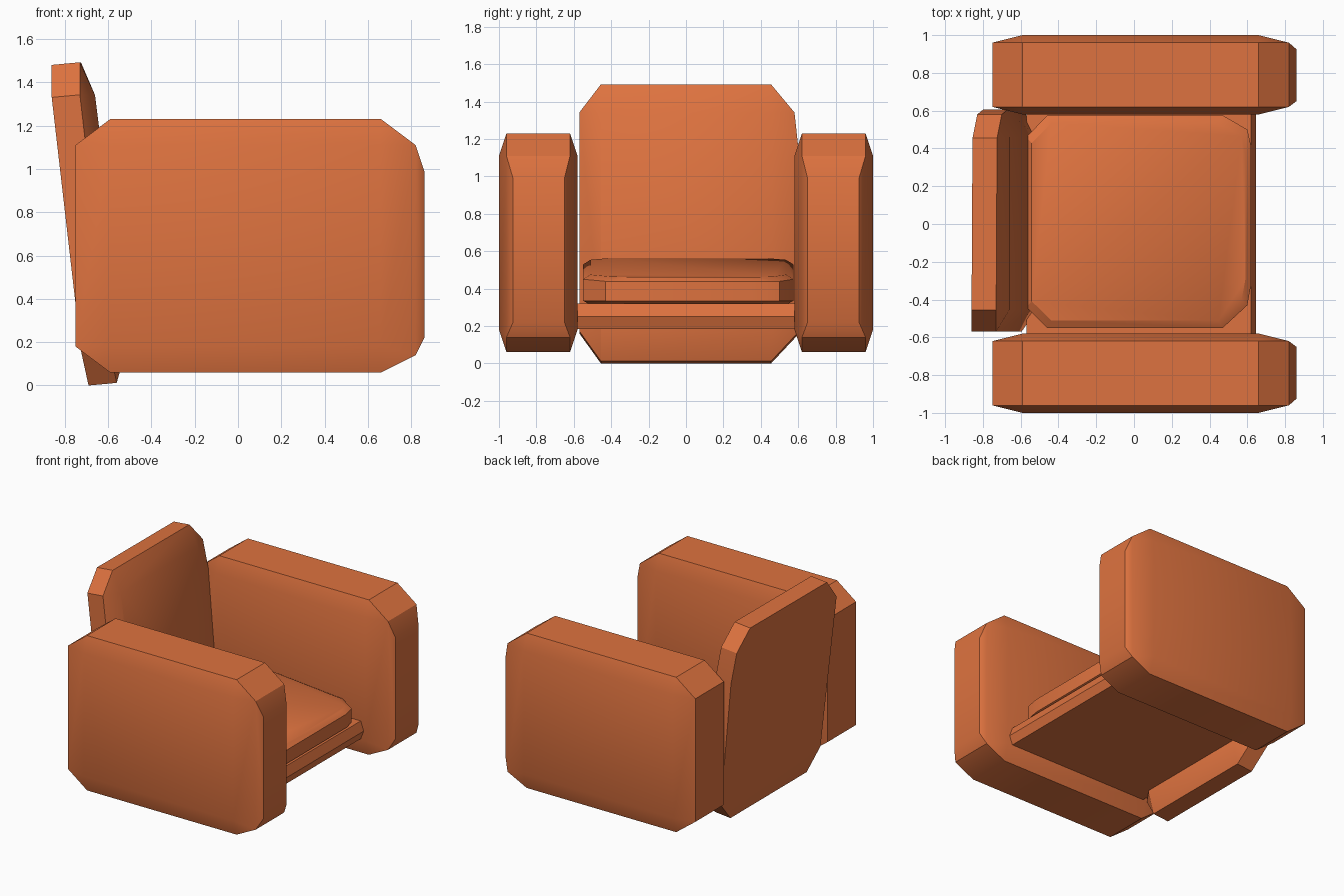
import bpy, bmesh, math
from itertools import product

if "Cube" in bpy.data.objects:
    bpy.data.objects.remove(bpy.data.objects["Cube"])

mat = bpy.data.materials.new("terracotta_fabric")
mat.diffuse_color = (0.73, 0.17, 0.05, 1)
mat.use_nodes = True
mat.node_tree.nodes["Principled BSDF"].inputs["Base Color"].default_value = mat.diffuse_color


def box(xs, ys, zs):
    return list(product(xs, ys, zs))


def hull(name, points):
    """Convex padded block through the given points."""
    bm = bmesh.new()
    for p in points:
        bm.verts.new(p)
    bmesh.ops.convex_hull(bm, input=bm.verts[:])
    bmesh.ops.dissolve_limit(bm, angle_limit=math.radians(1.5),
                             verts=bm.verts[:], edges=bm.edges[:])
    bmesh.ops.recalc_face_normals(bm, faces=bm.faces[:])
    me = bpy.data.meshes.new(name)
    bm.to_mesh(me)
    bm.free()
    ob = bpy.data.objects.new(name, me)
    bpy.context.collection.objects.link(ob)
    me.materials.append(mat)
    bpy.ops.object.select_all(action='DESELECT')
    ob.select_set(True)
    bpy.context.view_layer.objects.active = ob
    bpy.ops.object.shade_smooth_by_angle(angle=math.radians(30))
    return ob


# Armrests: chamfered blocks with an extra step at the front end
arm = (box((-0.59, 0.66), (0.58, 1.0), (0.18, 1.11))
       + box((-0.59, 0.66), (0.62, 0.96), (0.06, 1.23))
       + box((-0.75,), (0.62, 0.96), (0.18, 1.11))
       + box((0.82,), (0.62, 0.96), (0.14, 1.11))
       + box((0.86,), (0.65, 0.925), (0.22, 0.99)))
for name, s in (("left_armrest", -1), ("right_armrest", 1)):
    hull(name, [(x, s * y, z) for x, y, z in arm])

# Backrest: leaning octagonal slab with a padded, chamfered front
outline = [(-0.86, -0.455, 1.48), (-0.855, 0.455, 1.48),
           (-0.83, 0.58, 1.33), (-0.80, 0.605, 1.10), (-0.715, 0.605, 0.16),
           (-0.69, 0.455, 0.0), (-0.69, -0.455, 0.0),
           (-0.725, -0.57, 0.16), (-0.86, -0.57, 1.33)]
back = outline + [(x + 0.13, y, z + 0.012) for x, y, z in outline]
back += [(x, y, z) for x, z in ((-0.66, 1.34), (-0.515, 0.17)) for y in (-0.455, 0.46)]
hull("backrest", back)

# Seat base: flat slab with a pointed front edge
hull("seat_base", box((-0.57, 0.62), (-0.58, 0.58), (0.185, 0.32))
     + box((0.645,), (-0.58, 0.58), (0.25,)))

# Cushion: cut-corner pad sloping down to the front
plan = [(-0.46, -0.55), (0.47, -0.55), (0.60, -0.43), (0.62, -0.32), (0.62, 0.41),
        (0.60, 0.50), (0.47, 0.575), (-0.46, 0.575), (-0.57, 0.46), (-0.57, -0.44)]
cushion = []
for x, y in plan:
    top = 0.515 - 0.085 * x
    cushion += [(x, y, 0.335), (x, y, top - 0.025),
                (x * 0.95, y * 0.93, top), (x * 0.95, y * 0.95, 0.32)]
hull("seat_cushion", cushion)
